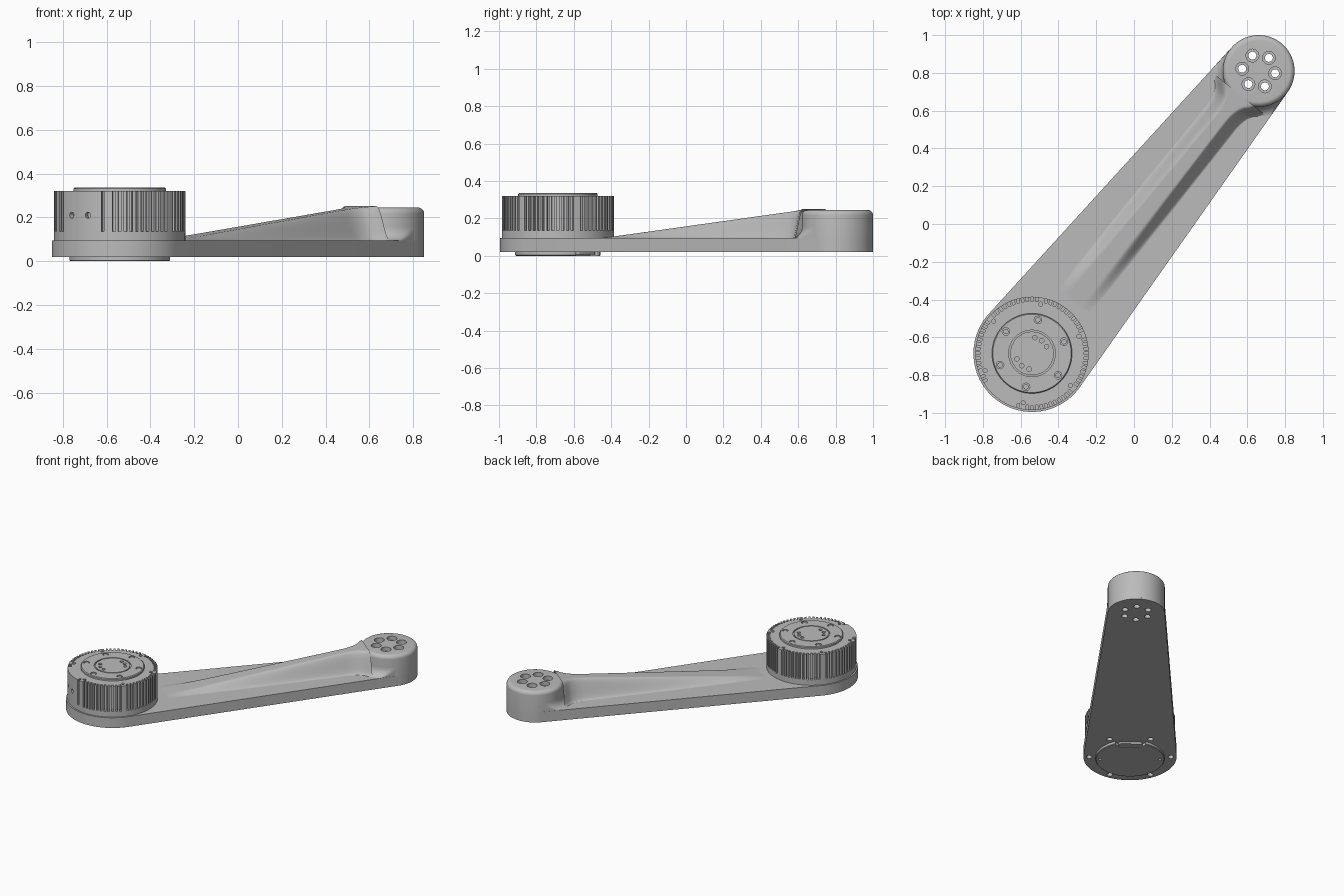
import bpy, bmesh, math
from mathutils import Vector

if "Cube" in bpy.data.objects:
    bpy.data.objects.remove(bpy.data.objects["Cube"])

M, T = Vector((-0.54, -0.685)), Vector((0.66, 0.81))   # motor and tip centres
AX = (T - M).normalized()
PERP = Vector((-AX.y, AX.x))
L, R1, R2 = (T - M).length, 0.31, 0.19
SIN = (R1 - R2) / L
COS = math.sqrt(1 - SIN * SIN)

grey = bpy.data.materials.new("satin grey")
grey.diffuse_color = (0.5, 0.5, 0.5, 1)
grey.use_nodes = True
grey.node_tree.nodes["Principled BSDF"].inputs["Base Color"].default_value = grey.diffuse_color


def local(s, v):
    return M + AX * s + PERP * v


def polar(c, r, deg):
    a = math.radians(deg)
    return c + Vector((r * math.cos(a), r * math.sin(a)))


def finish(name, bm, smooth=True, angle=35):
    bmesh.ops.recalc_face_normals(bm, faces=bm.faces)
    me = bpy.data.meshes.new(name)
    bm.to_mesh(me)
    bm.free()
    ob = bpy.data.objects.new(name, me)
    bpy.context.collection.objects.link(ob)
    me.materials.append(grey)
    if smooth:
        shade(ob, angle)
    return ob


def shade(ob, angle=35):
    bpy.ops.object.select_all(action='DESELECT')
    ob.select_set(True)
    bpy.context.view_layer.objects.active = ob
    bpy.ops.object.shade_smooth_by_angle(angle=math.radians(angle))


def prism(bm, pts, z0, z1):
    lo = [bm.verts.new((p.x, p.y, z0)) for p in pts]
    hi = [bm.verts.new((p.x, p.y, z1)) for p in pts]
    bm.faces.new(lo)
    bm.faces.new(hi)
    for i in range(len(pts)):
        j = (i + 1) % len(pts)
        bm.faces.new((lo[i], lo[j], hi[j], hi[i]))


def lathe(name, c, prof, n=96):
    bm = bmesh.new()
    rings = []
    for r, z in prof:
        if r == 0:
            rings.append([bm.verts.new((c.x, c.y, z))] * n)
        else:
            rings.append([bm.verts.new((*polar(c, r, 360 * i / n), z)) for i in range(n)])
    for a, b in zip(rings, rings[1:]):
        for i in range(n):
            j = (i + 1) % n
            bm.faces.new(list(dict.fromkeys((a[i], a[j], b[j], b[i]))))
    return finish(name, bm)


def cut(ob, holes, sides=20):
    """Subtract vertical holes given as (centre, radius, z0, z1)."""
    bm = bmesh.new()
    for c, r, z0, z1 in holes:
        prism(bm, [polar(c, r, 360 * i / sides) for i in range(sides)], z0, z1)
    cutter = finish("cutter", bm, False)
    apply_cut(ob, cutter)


def apply_cut(ob, cutter):
    cutter.hide_render = True
    mod = ob.modifiers.new("cut", 'BOOLEAN')
    mod.operation, mod.solver, mod.object = 'DIFFERENCE', 'EXACT', cutter
    bpy.context.view_layer.objects.active = ob
    bpy.ops.object.modifier_apply(modifier=mod.name)
    bpy.data.objects.remove(cutter)
    shade(ob)


SIX = [80 + 60 * k for k in range(6)]
tip_pts = [polar(T, 0.088, -8 + 60 * k) for k in range(6)]

# Arm plate: tapered hull of two circles with softened edges
half = math.degrees(math.acos(SIN))
axis_deg = math.degrees(math.atan2(AX.y, AX.x))
hull = [polar(M, R1, axis_deg + half + (360 - 2 * half) * i / 64) for i in range(65)]
hull += [polar(T, R2, axis_deg - half + 2 * half * i / 48) for i in range(49)]
bm = bmesh.new()
prism(bm, hull, 0.02, 0.095)
top = [e for e in bm.edges if all(v.co.z > 0.09 for v in e.verts)]
bmesh.ops.bevel(bm, geom=top, offset=0.012, segments=4, profile=0.5, affect='EDGES')
plate = finish("arm_plate", bm)
cut(plate, [(p, 0.021, 0, 0.12) for p in tip_pts]
    + [(polar(M, 0.272, a), 0.019, 0, 0.05) for a in SIX])

# Tip boss with rounded top edge and counterbored through holes
rb = 0.028
edge = [(R2 - rb + rb * math.cos(a), 0.245 - rb + rb * math.sin(a))
        for a in [math.pi / 2 * i / 6 for i in range(7)]]
boss = lathe("tip_boss", T, [(0, 0.03), (R2, 0.03)] + edge + [(0, 0.245)])
cut(boss, [(p, 0.021, 0, 0.3) for p in tip_pts])
cut(boss, [(p, 0.034, 0.215, 0.3) for p in tip_pts])

# Fillet skirt between the boss and the plate, kept inside the plate outline
bm = bmesh.new()
rows = []
F = 0.06
for k in range(9):
    a = math.pi / 2 * k / 8
    r, z = R2 + F * (1 - math.sin(a)), 0.094 + F * (1 - math.cos(a))
    row = []
    for i in range(61):
        ang = math.radians(93 + 174 * i / 60)
        s, v = L + r * math.cos(ang), r * math.sin(ang)
        w = (R1 - s * SIN) / COS - 0.001
        row.append(bm.verts.new((*local(s, max(-w, min(w, v))), z)))
    rows.append(row)
for a, b in zip(rows, rows[1:]):
    for i in range(60):
        bm.faces.new((a[i], a[i + 1], b[i + 1], b[i]))
finish("boss_fillet", bm, True, 60)

# Wedge rib rising from the motor to the boss, flared where it meets the boss
bm = bmesh.new()
rows = []
NV = 40
for i in range(61):
    s = 0.30 + (L - 0.16 - 0.30) * i / 60
    t = i / 60
    h = max(0.0, 0.111 * (s - 0.345))
    q = min(1, max(0, (s - (L - 0.32)) / 0.14))
    flare = 0.07 * (1 - math.sqrt(1 - q * q))
    wt, wb = 0.05 - 0.025 * t + flare, 0.115 - 0.015 * t + flare
    row = []
    for j in range(NV + 1):
        v = -wb + 2 * wb * j / NV
        x = max(0, min(1, (wb - abs(v)) / (wb - wt)))
        row.append(bm.verts.new((*local(s, v), 0.0945 + h * x * x * (3 - 2 * x))))
    rows.append(row)
for a, b in zip(rows, rows[1:]):
    for j in range(NV):
        bm.faces.new((a[j], a[j + 1], b[j + 1], b[j]))
finish("arm_rib", bm, True, 60)

# Motor housing: plain foot ring and a body with cooling slots in groups
foot = lathe("motor_foot", M, [(0, 0.09), (0.3, 0.09), (0.3, 0.135), (0, 0.135)])
outline = []
for k in range(72):
    a = 5 * k
    plain = 212 < a < 253 or any(abs((a - h + 180) % 360 - 180) < 4 for h in SIX)
    if plain:
        outline += [polar(M, 0.3, a - 1.3), polar(M, 0.3, a + 1.3)]
    else:
        outline += [polar(M, r, a + d) for r, d in ((0.3, -1.3), (0.275, -1.3), (0.275, 1.3), (0.3, 1.3))]
bm = bmesh.new()
prism(bm, outline, 0.13, 0.32)
body = finish("motor_body", bm)
cut(body, [(polar(M, 0.265, a), 0.011, 0.3, 0.34) for a in SIX], 12)

# Two cable holes in the plain side panel
bm = bmesh.new()
for a in (223, 241):
    c = polar(M, 0.3, a)
    ret = bmesh.ops.create_cone(bm, cap_ends=True, segments=16, radius1=0.014, radius2=0.014, depth=0.05)
    rot = Vector((c.x - M.x, c.y - M.y, 0)).to_track_quat('Z', 'Y').to_matrix()
    for v in ret["verts"]:
        v.co = rot @ v.co + Vector((c.x, c.y, 0.21))
apply_cut(body, finish("cutter", bm, False))

# Motor cap with a ring groove, screw recesses and two clusters of small holes
cap = lathe("motor_cap", M, [(0, 0.31), (0.212, 0.31), (0.212, 0.331), (0.207, 0.336), (0.123, 0.336),
                             (0.123, 0.328), (0.115, 0.328), (0.115, 0.336), (0, 0.336)])
cut(cap, [(polar(M, 0.18, a), 0.02, 0.322, 0.35) for a in SIX]
    + [(polar(M, 0.085, a), 0.012, 0.322, 0.35) for a in (25, 53, 80, 200, 230, 260)], 16)
for a in SIX:
    lathe("cap_screw", polar(M, 0.18, a), [(0, 0.315), (0.014, 0.315), (0.014, 0.332), (0, 0.332)], 16)

# Bottom cover disc with a notch and a connector facing the arm
cover = lathe("bottom_cover", M, [(0, 0.03), (0.229, 0.03), (0.229, 0.004), (0.225, 0), (0, 0)])
bm = bmesh.new()
prism(bm, [local(0.165, -0.07), local(0.165, 0.07), local(0.195, 0.1), local(0.26, 0.1),
           local(0.26, -0.1), local(0.195, -0.1)], -0.01, 0.0195)
apply_cut(cover, finish("cutter", bm, False))
cut(cover, [(polar(M, 0.2, axis_deg + d), 0.01, -0.01, 0.015) for d in (90, -90)], 12)
bm = bmesh.new()
prism(bm, [local(0.18 + 0.02 * math.cos(a), sg * 0.06 + 0.02 * math.sin(a))
           for sg, a0 in ((1, 0), (-1, math.pi))
           for a in [a0 + math.pi * i / 8 for i in range(9)]], 0.006, 0.03)
finish("connector", bm)
